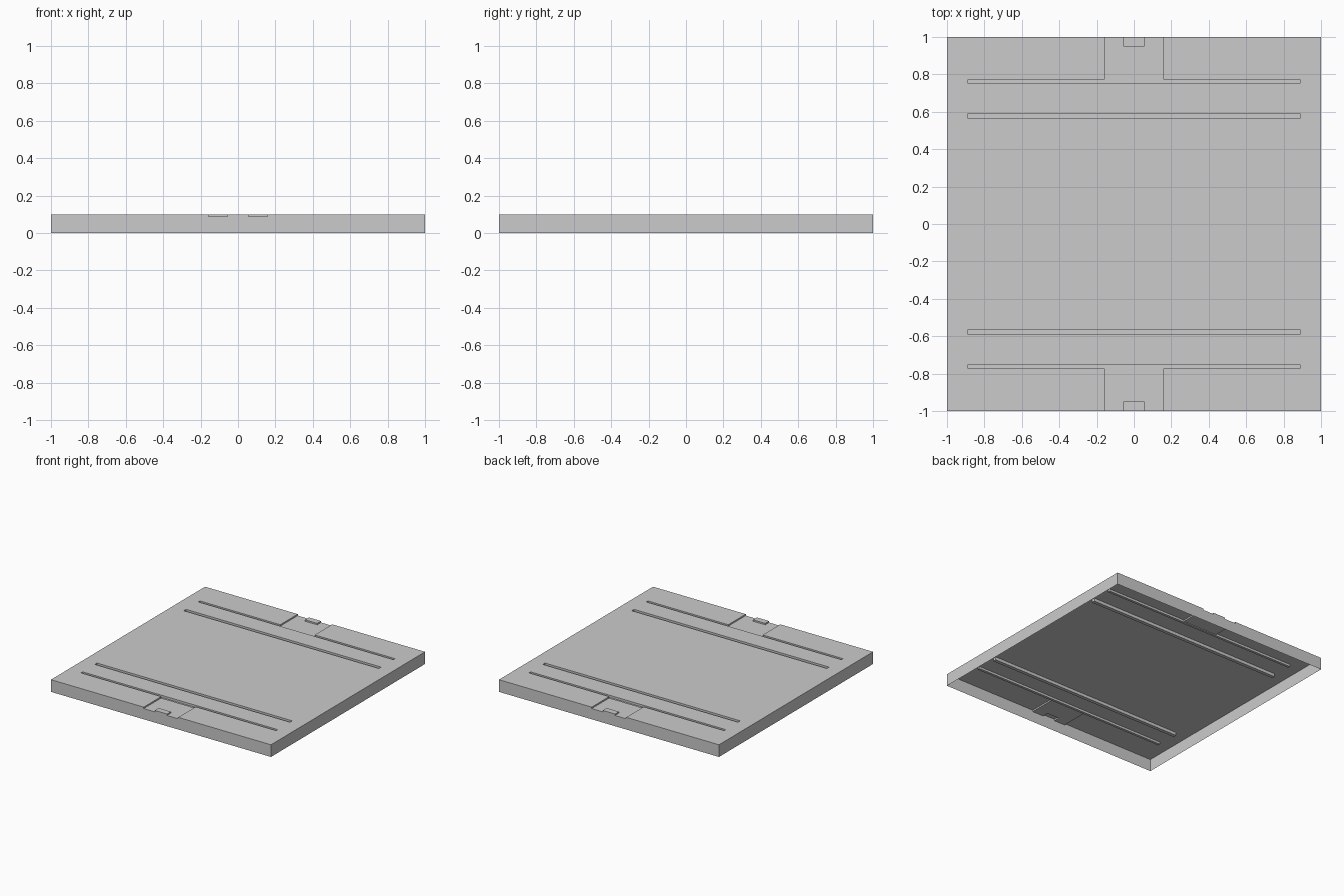
import bpy, bmesh

if "Cube" in bpy.data.objects:
    bpy.data.objects.remove(bpy.data.objects["Cube"])

TOP = 0.10
RECESS = 0.088
# features: |x| limit, |y| from, |y| to, surface height (later ones override)
FEATURES = [
    (0.157, 0.773, 1.00, RECESS),   # edge recess
    (0.055, 0.95, 1.00, TOP),       # small raised tab in the recess
    (0.887, 0.752, 0.773, 0.082),   # outer shallow groove
    (0.887, 0.563, 0.592, 0.075),   # inner deep groove
]


def mirrored(values):
    return sorted({s * v for v in values for s in (-1, 1)})


xs = mirrored([1.0] + [f[0] for f in FEATURES])
ys = mirrored([v for f in FEATURES for v in f[1:3]])


def height(i, j):
    """Surface height of a grid cell; zero outside the panel."""
    if not (0 <= i < len(xs) - 1 and 0 <= j < len(ys) - 1):
        return 0.0
    x = abs(xs[i] + xs[i + 1]) / 2
    y = abs(ys[j] + ys[j + 1]) / 2
    h = TOP
    for fx, y0, y1, z in FEATURES:
        if x < fx and y0 < y < y1:
            h = z
    return h


bm = bmesh.new()


def quad(*pts):
    bm.faces.new([bm.verts.new(p) for p in pts])


def wall(a, b, left, right):
    """Vertical step along a-b between the heights on its two sides."""
    if abs(left - right) > 1e-6:
        quad((*a, right), (*b, right), (*b, left), (*a, left))


nx, ny = len(xs), len(ys)
# pressed top sheet
for i in range(nx - 1):
    for j in range(ny - 1):
        h = height(i, j)
        quad((xs[i], ys[j], h), (xs[i + 1], ys[j], h),
             (xs[i + 1], ys[j + 1], h), (xs[i], ys[j + 1], h))
# step walls and outer skirt, open underneath
for i in range(nx):
    for j in range(ny):
        p = (xs[i], ys[j])
        if i < nx - 1:
            wall(p, (xs[i + 1], ys[j]), height(i, j), height(i, j - 1))
        if j < ny - 1:
            wall(p, (xs[i], ys[j + 1]), height(i - 1, j), height(i, j))

bmesh.ops.remove_doubles(bm, verts=bm.verts[:], dist=1e-5)
mesh = bpy.data.meshes.new("floor_panel")
bm.to_mesh(mesh)
bm.free()
panel = bpy.data.objects.new("floor_panel", mesh)
bpy.context.collection.objects.link(panel)
